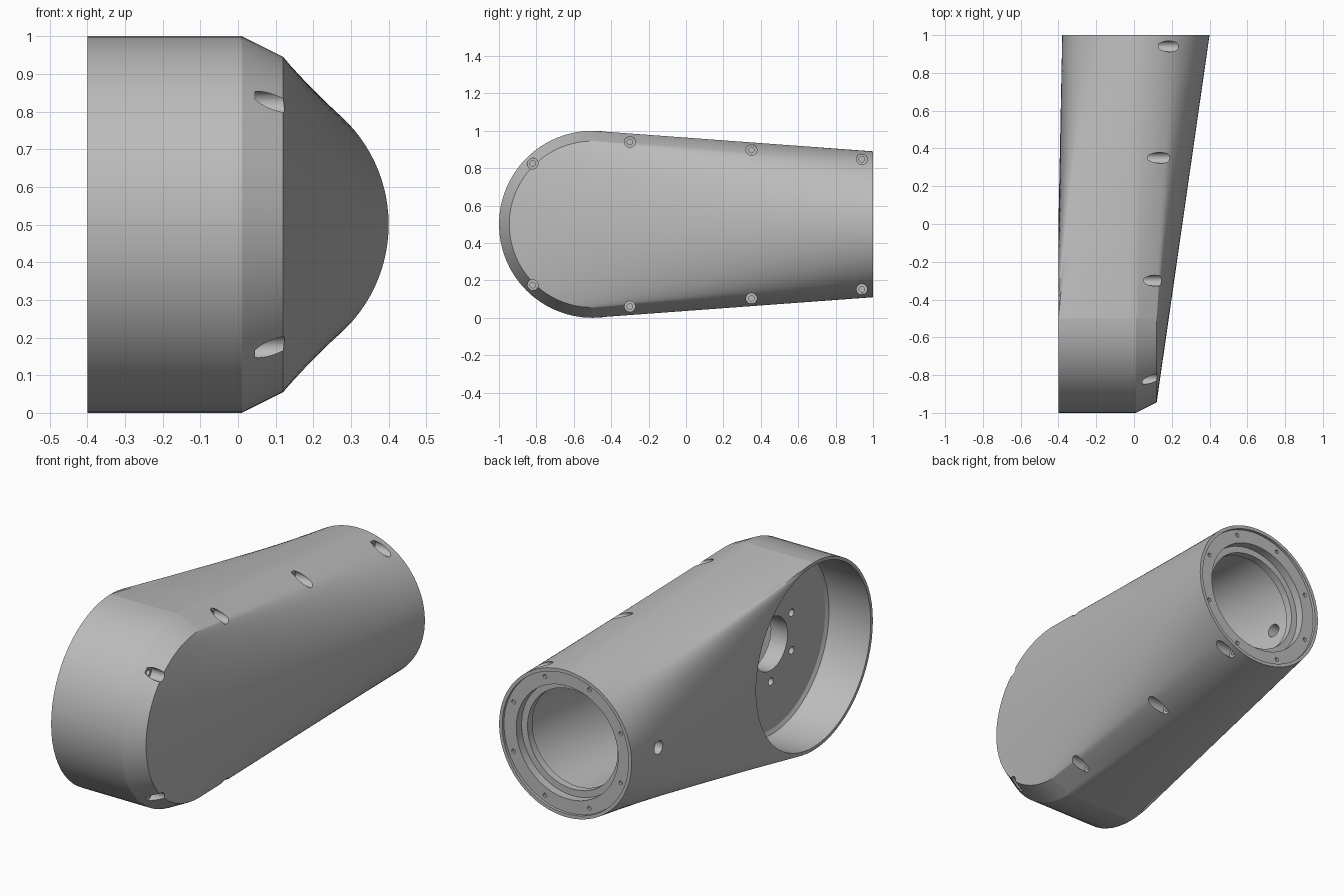
import bpy, bmesh
from math import sin, cos, pi, radians
from mathutils import Vector

cube = bpy.data.objects.get("Cube")
if cube:
    bpy.data.objects.remove(cube, do_unlink=True)

grey = bpy.data.materials.new("cast_grey")
grey.use_nodes = True
grey.diffuse_color = (0.5, 0.5, 0.5, 1)
grey.node_tree.nodes["Principled BSDF"].inputs["Base Color"].default_value = (0.5, 0.5, 0.5, 1)


def finish(bm, name):
    bmesh.ops.remove_doubles(bm, verts=bm.verts, dist=1e-5)
    bmesh.ops.recalc_face_normals(bm, faces=bm.faces)
    mesh = bpy.data.meshes.new(name)
    bm.to_mesh(mesh)
    bm.free()
    ob = bpy.data.objects.new(name, mesh)
    bpy.context.collection.objects.link(ob)
    mesh.materials.append(grey)
    return ob


def ruled(bm, a, b, steps=1):
    """Skin between two point rows of equal length."""
    rows = [[bm.verts.new(p.lerp(q, i / steps)) for p, q in zip(a, b)] for i in range(steps + 1)]
    for r, s in zip(rows, rows[1:]):
        for i in range(len(a) - 1):
            bm.faces.new((r[i], r[i + 1], s[i + 1], s[i]))


def ring(axis, centre, ra, rb=None, n=64):
    """Closed circle or ellipse around the x or y axis."""
    rb = rb or ra
    pts = []
    for i in range(n + 1):
        t = 2 * pi * (i % n) / n
        off = (0, ra * cos(t), rb * sin(t)) if axis == "x" else (ra * cos(t), 0, rb * sin(t))
        pts.append(Vector(centre) + Vector(off))
    return pts


def skin(bm, rings):
    """Closed solid through a list of rings."""
    for a, b in zip(rings, rings[1:]):
        ruled(bm, a, b)
    for r in (rings[0], rings[-1]):
        bm.faces.new([bm.verts.new(p) for p in r[:-1]])


# Outer shell: round drum at the front, lofted into a round tube at the back
N = 32
TUBE_X, TUBE_R = 0.01, 0.39
SIDE, TOP, BACK = 58, 90, 133


def tube_arc(a0, a1, n):
    return [Vector((TUBE_X + TUBE_R * cos(t), 1, 0.5 + TUBE_R * sin(t)))
            for t in (radians(a0 + (a1 - a0) * i / n) for i in range(n + 1))]


def drum_arc(x, r, way):
    """Half circle from top to bottom; way -1 passes the front, +1 the back."""
    return [Vector((x, -0.5 + way * r * sin(pi * i / N), 0.5 + r * cos(pi * i / N)))
            for i in range(N + 1)]


def span(p, q, n):
    return [Vector(p).lerp(Vector(q), i / n) for i in range(n + 1)]


bm = bmesh.new()
wall_a, wall_b = drum_arc(-0.4, 0.5, -1), drum_arc(0.01, 0.5, -1)
nose = drum_arc(0.12, 0.445, -1)
back_rim = drum_arc(-0.4, 0.5, 1)
ruled(bm, wall_a, wall_b)
ruled(bm, wall_b, nose)
ruled(bm, nose, tube_arc(SIDE, -SIDE, N), 12)
ruled(bm, back_rim, tube_arc(BACK, 360 - BACK, N), 12)
for s, end in ((1, 0), (-1, N)):
    ruled(bm, span(wall_a[end], wall_b[end], 10), tube_arc(s * BACK, s * TOP, 10), 12)
    ruled(bm, span(wall_b[end], nose[end], 8), tube_arc(s * TOP, s * SIDE, 8), 12)
rim = wall_a + back_rim[-2:0:-1]
bm.faces.new([bm.verts.new(p) for p in rim])
end_loop = (tube_arc(SIDE, -SIDE, N)[:-1] + tube_arc(-SIDE, -TOP, 8)[:-1]
            + tube_arc(-TOP, -BACK, 10)[:-1] + tube_arc(360 - BACK, BACK, N)[:-1]
            + tube_arc(BACK, TOP, 10)[:-1] + tube_arc(TOP, SIDE, 8)[:-1])
bm.faces.new([bm.verts.new(p) for p in end_loop])
housing = finish(bm, "arm_housing")

cutters = []


def cutter(name, solids):
    bm = bmesh.new()
    for rings in solids:
        skin(bm, rings)
    cutters.append(finish(bm, name))


def turned(axis, centre, profile, n=64):
    """Rings from (position along axis, radius) pairs."""
    x, y, z = centre
    return [ring(axis, (h, y, z) if axis == "x" else (x, h, z), r, n=n) for h, r in profile]


# Inner cavity, narrowing towards the drum
a, b = ring("y", (0.01, 0.9, 0.5), 0.3), ring("y", (0.03, -0.68, 0.5), 0.075, 0.3)
cutter("cavity", [[[p.lerp(q, i / 6) for p, q in zip(a, b)] for i in range(7)]])
# Stepped mouth of the tube
cutter("tube_mouth", [turned("y", (0.01, 0, 0.5), [
    (1.1, 0.372), (0.985, 0.372), (0.985, 0.3), (0.94, 0.3), (0.94, 0.265), (0.84, 0.265)])])
# Drum cup with a rounded floor edge
cutter("drum_cup", [turned("x", (0, -0.5, 0.5), [
    (-0.5, 0.482), (-0.18, 0.482), (-0.16, 0.474), (-0.15, 0.455)], 96)])
# Centre hole and bolt circle in the cup floor, and the side port
holes = [turned("x", (0, -0.5, 0.5), [(-0.2, 0.14), (0.02, 0.14)], 48)]
for i in range(6):
    t = radians(30 + 60 * i)
    holes.append(turned("x", (0, -0.5 + 0.2 * cos(t), 0.5 + 0.2 * sin(t)),
                        [(-0.2, 0.02), (-0.06, 0.02)], 16))
holes.append(turned("x", (0, 0.78, 0.5), [(-0.5, 0.035), (-0.2, 0.035)], 24))
# Bolt holes around the tube flange
for i in range(8):
    t = radians(22.5 + 45 * i)
    holes.append(turned("y", (0.01 + 0.342 * cos(t), 0, 0.5 + 0.342 * sin(t)),
                        [(1.05, 0.011), (0.972, 0.011)], 12))
# Counterbored screw pockets along both edges of the side
for y, dz, floor in ((-0.82, 0.325, 0.045), (-0.3, 0.44, 0.05), (0.35, 0.397, 0.075), (0.94, 0.348, 0.13)):
    for s in (1, -1):
        holes.append(turned("x", (0, y, 0.5 + s * dz), [
            (0.5, 0.029), (floor, 0.029), (floor, 0.015), (floor - 0.05, 0.015)], 24))
cutter("small_holes", holes)

# Cut everything out and clean up
bpy.ops.object.select_all(action="DESELECT")
bpy.context.view_layer.objects.active = housing
housing.select_set(True)
for c in cutters:
    mod = housing.modifiers.new(c.name, "BOOLEAN")
    mod.operation, mod.solver, mod.object = "DIFFERENCE", "EXACT", c
    bpy.ops.object.modifier_apply(modifier=mod.name)
    bpy.data.objects.remove(c, do_unlink=True)
bpy.ops.object.shade_smooth_by_angle(angle=radians(25))
